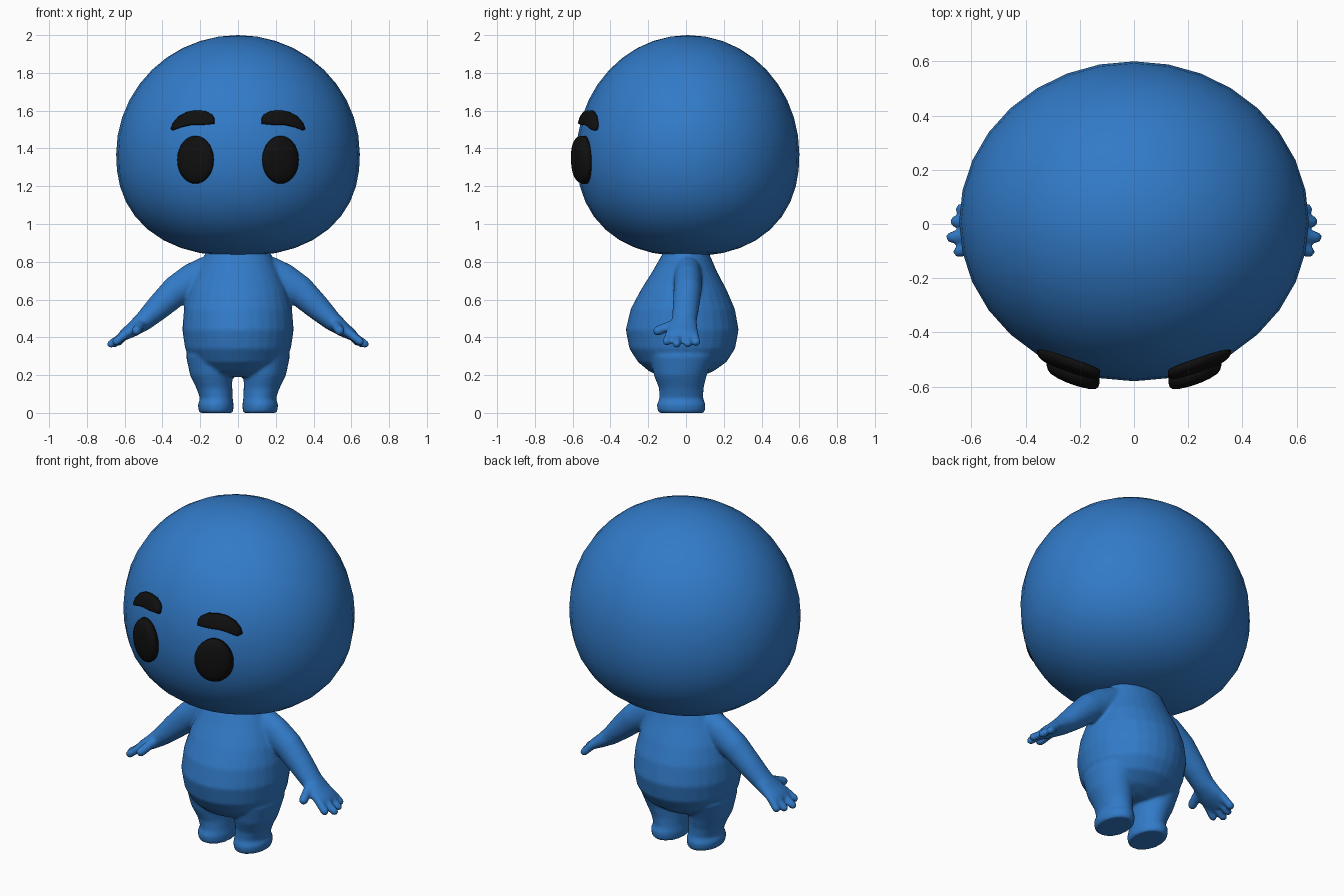
import bpy, bmesh, math
from mathutils import Vector

if "Cube" in bpy.data.objects:
    bpy.data.objects.remove(bpy.data.objects["Cube"])


def material(name, rgb):
    m = bpy.data.materials.new(name)
    m.diffuse_color = (*rgb, 1)
    m.use_nodes = True
    m.node_tree.nodes["Principled BSDF"].inputs["Base Color"].default_value = m.diffuse_color
    return m


BLUE = material("blue skin", (0.031, 0.195, 0.575))
BLACK = material("black", (0.005, 0.005, 0.005))


def finish(bm, name, mat):
    bmesh.ops.recalc_face_normals(bm, faces=bm.faces)
    me = bpy.data.meshes.new(name)
    bm.to_mesh(me)
    bm.free()
    me.materials.append(mat)
    me.shade_smooth()
    ob = bpy.data.objects.new(name, me)
    bpy.context.collection.objects.link(ob)
    return ob


def loft(bm, rings, n=32):
    """Closed tube through rings of (centre, half axis u, half axis v)."""
    loops = []
    for c, u, v in rings:
        loops.append([bm.verts.new(Vector(c) + Vector(u) * math.cos(a) + Vector(v) * math.sin(a))
                      for a in (2 * math.pi * i / n for i in range(n))])
    for p, q in zip(loops, loops[1:]):
        for i in range(n):
            bm.faces.new((p[i], p[(i + 1) % n], q[(i + 1) % n], q[i]))
    bm.faces.new(loops[0])
    bm.faces.new(loops[-1])


def upright(bm, rows, s=1):
    """Loft along z from rows of (z, cx, cy, rx, ry)."""
    loft(bm, [((s * cx, cy, z), (rx, 0, 0), (0, ry, 0)) for z, cx, cy, rx, ry in rows])


def finger(bm, a, b, r):
    a, b = Vector(a), Vector(b)
    d = (b - a).normalized()
    u = d.orthogonal().normalized()
    v = d.cross(u)
    rings = [(a, u * r, v * r)]
    for k in range(6):
        t = k / 5 * 1.4
        rings.append((b + d * r * (math.sin(t) - 1), u * r * math.cos(t), v * r * math.cos(t)))
    loft(bm, rings, 16)


# Head: egg shape, fuller underneath
HZ, HX, HY, HCY = 1.37, 0.645, 0.59, 0.01


def head_shape(z):
    return (0.63, 2.0) if z >= HZ else (0.54, 2.3)


def head_front(x, z):
    h, p = head_shape(z)
    r = (1 - (abs(z - HZ) / h) ** p) ** (1 / p)
    return HCY - HY * math.sqrt(max(0, r * r - (x / HX) ** 2))


bm = bmesh.new()
bmesh.ops.create_uvsphere(bm, u_segments=32, v_segments=20, radius=1)
for v in bm.verts:
    h, p = head_shape(HZ + v.co.z)
    r = math.hypot(v.co.x, v.co.y)
    k = (r ** p + abs(v.co.z) ** p) ** (-1 / p)
    v.co = (v.co.x * k * HX, HCY + v.co.y * k * HY, HZ + v.co.z * k * h)
finish(bm, "head", BLUE)

# Body: torso, legs, arms and hands fused into one smooth skin
bm = bmesh.new()
upright(bm, [(.19, 0, -.03, .12, .10), (.22, 0, -.025, .19, .17), (.27, 0, -.02, .245, .235),
             (.34, 0, -.02, .28, .28), (.44, 0, -.02, .295, .299), (.55, 0, -.017, .286, .276),
             (.65, 0, -.012, .26, .228), (.75, 0, -.007, .215, .17), (.85, 0, 0, .17, .12),
             (.92, 0, 0, .15, .10)])
LEG = [(0, .115, -.025, .088, .118), (.012, .117, -.025, .092, .126), (.045, .118, -.025, .095, .129),
       (.075, .114, -.025, .086, .116), (.13, .125, -.025, .095, .118), (.2, .142, -.03, .112, .14),
       (.3, .16, -.02, .115, .17), (.38, .15, -.02, .1, .14)]
# arm rows: x, y, z, in-plane radius, depth radius
ARM = [(.10, .01, .75, .08, .07), (.17, .01, .735, .092, .073), (.24, .01, .70, .092, .074),
       (.33, .008, .645, .081, .074), (.42, 0, .56, .068, .07), (.50, -.01, .485, .052, .066),
       (.56, -.02, .44, .039, .083), (.60, -.022, .415, .031, .088), (.625, -.022, .397, .022, .075)]
# finger rows: root y, tip x, y, z
FINGERS = [(-.085, .662, -.107, .364), (-.045, .69, -.05, .352),
           (.005, .673, .01, .352), (.042, .652, .058, .358)]
for s in (-1, 1):
    upright(bm, LEG, s)
    rings = []
    for i, (x, y, z, r, ry) in enumerate(ARM):
        a, b = ARM[max(i - 1, 0)], ARM[min(i + 1, len(ARM) - 1)]
        t = Vector((b[0] - a[0], 0, b[2] - a[2])).normalized()
        rings.append(((s * x, y, z), (s * -t.z * r, 0, t.x * r), (0, ry, 0)))
    loft(bm, rings)
    for y0, x, y, z in FINGERS:
        finger(bm, (s * .585, y0, .425), (s * x, y, z), .0225)
    finger(bm, (s * .51, -.05, .475), (s * .545, -.172, .425), .026)
body = finish(bm, "body", BLUE)
rm = body.modifiers.new("fuse", 'REMESH')
rm.mode = 'VOXEL'
rm.voxel_size = 0.009
rm.use_smooth_shade = True
sm = body.modifiers.new("soften", 'SMOOTH')
sm.factor = 0.5
sm.iterations = 7


# Face plates: outlines laid on the head as raised pillows
def pillow(name, outline, centre, height):
    bm = bmesh.new()
    levels = [(1, -.015), (1, .45), (.95, .72), (.85, .88), (.6, .97), (.3, 1)]
    loops = []
    for k, h in levels:
        loop = []
        for x, z in outline:
            px, pz = centre[0] + (x - centre[0]) * k, centre[1] + (z - centre[1]) * k
            loop.append(bm.verts.new((px, head_front(px, pz) - height * h, pz)))
        loops.append(loop)
    n = len(outline)
    for p, q in zip(loops, loops[1:]):
        for i in range(n):
            bm.faces.new((p[i], p[(i + 1) % n], q[(i + 1) % n], q[i]))
    bm.faces.new(loops[0])
    bm.faces.new(loops[-1])
    finish(bm, name, BLACK)


BROW = [(.125, 1.53), (.19, 1.524), (.25, 1.523), (.30, 1.512), (.345, 1.495), (.357, 1.503),
        (.345, 1.535), (.315, 1.57), (.27, 1.594), (.225, 1.602), (.17, 1.598), (.135, 1.578), (.125, 1.56)]
for s, side in ((-1, "left"), (1, "right")):
    eye = [(s * .225 + .097 * math.cos(a), 1.34 + .127 * math.sin(a))
           for a in (2 * math.pi * i / 28 for i in range(28))]
    pillow(side + "_eye", eye, (s * .225, 1.34), 0.05)
    pillow(side + "_eyebrow", [(s * x, z) for x, z in BROW], (s * .24, 1.553), 0.032)
